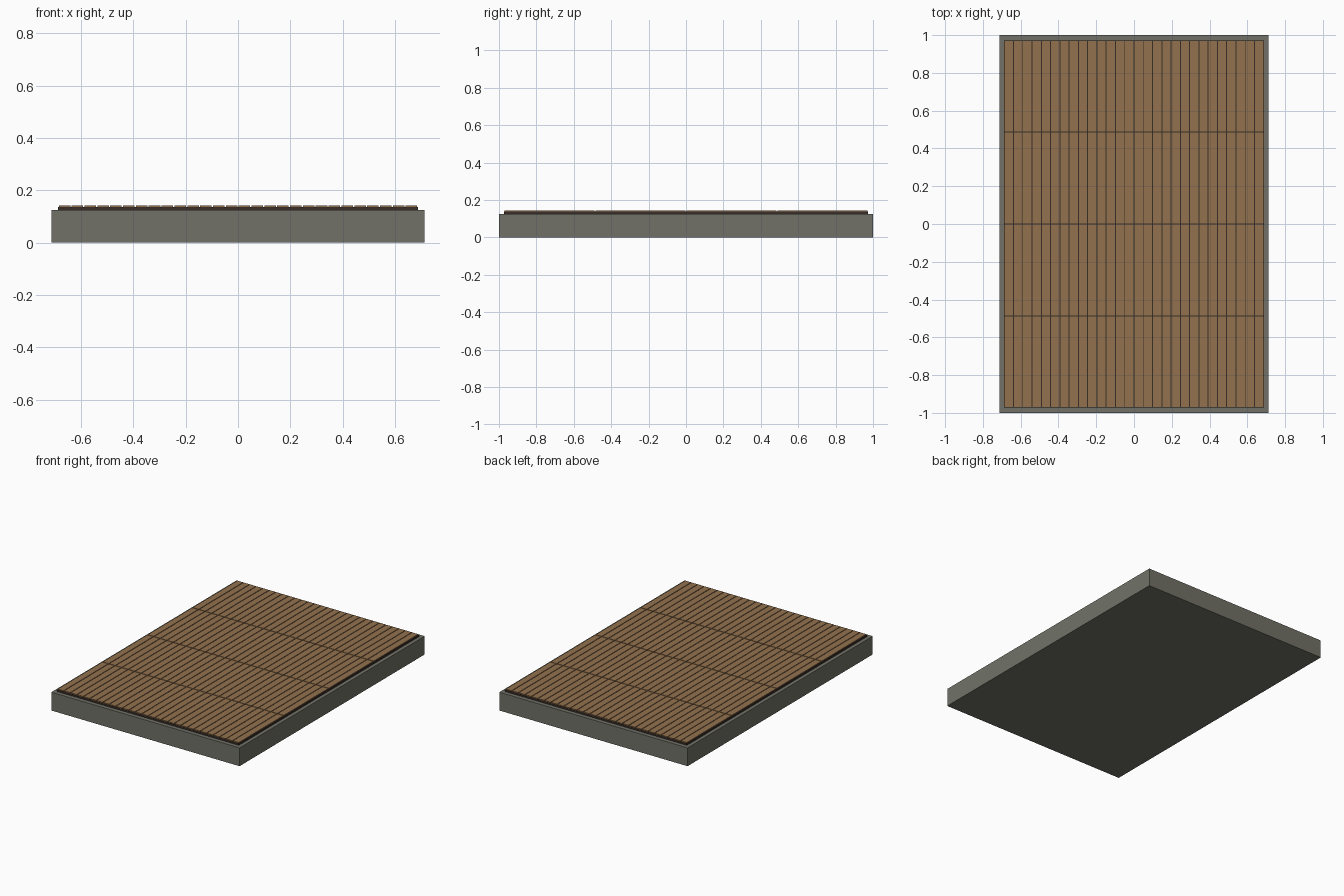
import bpy, bmesh

if "Cube" in bpy.data.objects:
    bpy.data.objects.remove(bpy.data.objects["Cube"])

def material(name, rgb):
    m = bpy.data.materials.new(name)
    m.diffuse_color = (*rgb, 1)
    m.use_nodes = True
    m.node_tree.nodes["Principled BSDF"].inputs["Base Color"].default_value = m.diffuse_color
    return m

def boxes(name, mat, specs):
    """One object made of boxes given as (x0, x1, y0, y1, z0, z1)."""
    bm = bmesh.new()
    for x0, x1, y0, y1, z0, z1 in specs:
        vs = bmesh.ops.create_cube(bm, size=1)["verts"]
        for v in vs:
            v.co = (x1 if v.co.x > 0 else x0,
                    y1 if v.co.y > 0 else y0,
                    z1 if v.co.z > 0 else z0)
    me = bpy.data.meshes.new(name)
    bm.to_mesh(me)
    bm.free()
    me.materials.append(mat)
    ob = bpy.data.objects.new(name, me)
    bpy.context.collection.objects.link(ob)
    return ob

stone = material("grey stone", (0.165, 0.167, 0.137))
dark = material("dark wood", (0.04, 0.027, 0.02))
wood = material("brown wood", (0.29, 0.165, 0.075))

HX, HY = 0.687, 0.972
COLS, ROWS, GAP = 28, 4, 0.005

# stone slab
boxes("base_slab", stone, [(-0.712, 0.712, -1, 1, 0, 0.125)])

# dark layer seen between the planks
boxes("deck_underlay", dark, [(-HX, HX, -HY, HY, 0.125, 0.137)])

# planks along y, in four rows
w, l = 2 * HX / COLS, 2 * HY / ROWS
g = GAP / 2
planks = []
for i in range(COLS):
    for j in range(ROWS):
        x, y = -HX + i * w, -HY + j * l
        planks.append((x + g, x + w - g, y + g, y + l - g, 0.137, 0.143))
boxes("deck_planks", wood, planks)
